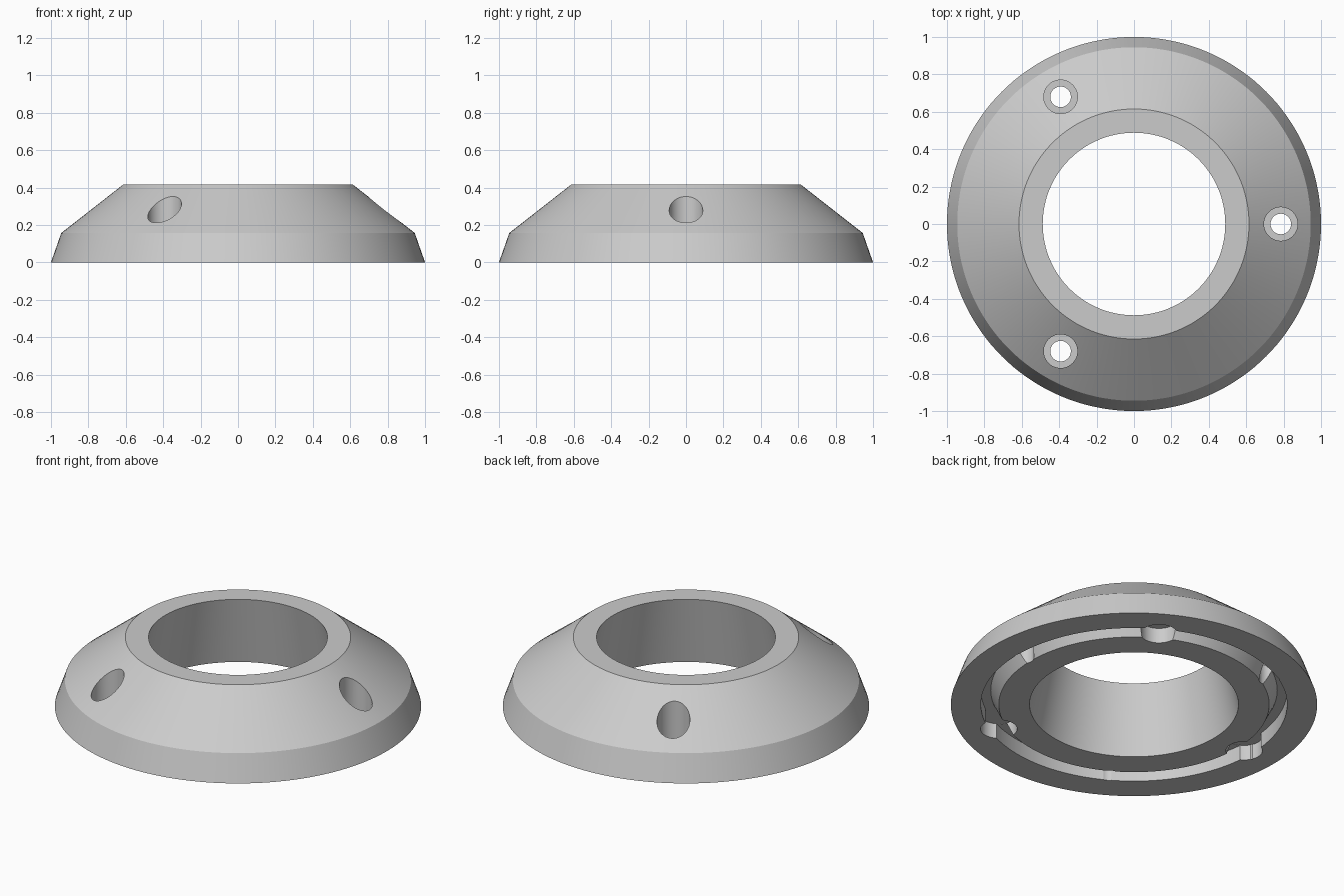
import bpy
import bmesh
from math import cos, sin, tau, radians

if "Cube" in bpy.data.objects:
    bpy.data.objects.remove(bpy.data.objects["Cube"], do_unlink=True)

SEGMENTS = 144
BOLT_RADIUS = 0.785
GROOVE_DEPTH = 0.09

# Single plain grey finish
grey = bpy.data.materials.new("plain_grey")
grey.use_nodes = True
colour = (0.6, 0.6, 0.6, 1)
grey.diffuse_color = colour
grey.node_tree.nodes["Principled BSDF"].inputs["Base Color"].default_value = colour


def lathe(name, profile):
    """Revolve a closed (radius, height) profile around z."""
    bm = bmesh.new()
    rings = []
    for i in range(SEGMENTS):
        a = tau * i / SEGMENTS
        rings.append([bm.verts.new((r * cos(a), r * sin(a), z)) for r, z in profile])
    count = len(profile)
    for i in range(SEGMENTS):
        here, after = rings[i], rings[(i + 1) % SEGMENTS]
        for j in range(count):
            k = (j + 1) % count
            bm.faces.new((here[j], after[j], after[k], here[k]))
    bmesh.ops.recalc_face_normals(bm, faces=bm.faces)
    mesh = bpy.data.meshes.new(name)
    bm.to_mesh(mesh)
    bm.free()
    obj = bpy.data.objects.new(name, mesh)
    bpy.context.collection.objects.link(obj)
    mesh.materials.append(grey)
    return obj


def drill(name, degrees, radius, low, high):
    """Upright cylinder cutter on the bolt circle."""
    a = radians(degrees)
    bpy.ops.mesh.primitive_cylinder_add(
        vertices=48, radius=radius, depth=high - low,
        location=(BOLT_RADIUS * cos(a), BOLT_RADIUS * sin(a), (low + high) / 2))
    obj = bpy.context.object
    obj.name = name
    obj.data.materials.append(grey)
    return obj


# Conical flange with a tapered bore and a groove in its underside
flange = lathe("flange_ring", [
    (0.57, 0), (0.488, 0.415), (0.615, 0.415), (0.945, 0.157), (1, 0),
    (0.836, 0), (0.836, GROOVE_DEPTH), (0.782, GROOVE_DEPTH), (0.738, 0)])

# Three counterbored bolt holes, with round pockets between them underneath
cutters = []
for n in range(3):
    turn = 120 * n
    cutters += [
        drill("counterbore_cutter", turn, 0.09, 0.12, 0.6),
        drill("bolt_hole_cutter", turn, 0.055, -0.1, 0.3),
        drill("pocket_cutter", turn + 60, 0.1, -0.1, GROOVE_DEPTH + 0.001)]

bpy.context.view_layer.objects.active = flange
for cutter in cutters:
    cut = flange.modifiers.new("cut", "BOOLEAN")
    cut.operation = "DIFFERENCE"
    cut.solver = "EXACT"
    cut.object = cutter
    bpy.ops.object.modifier_apply(modifier=cut.name)
    bpy.data.objects.remove(cutter, do_unlink=True)

bpy.ops.object.select_all(action="DESELECT")
flange.select_set(True)
bpy.ops.object.shade_smooth_by_angle(angle=radians(20))
